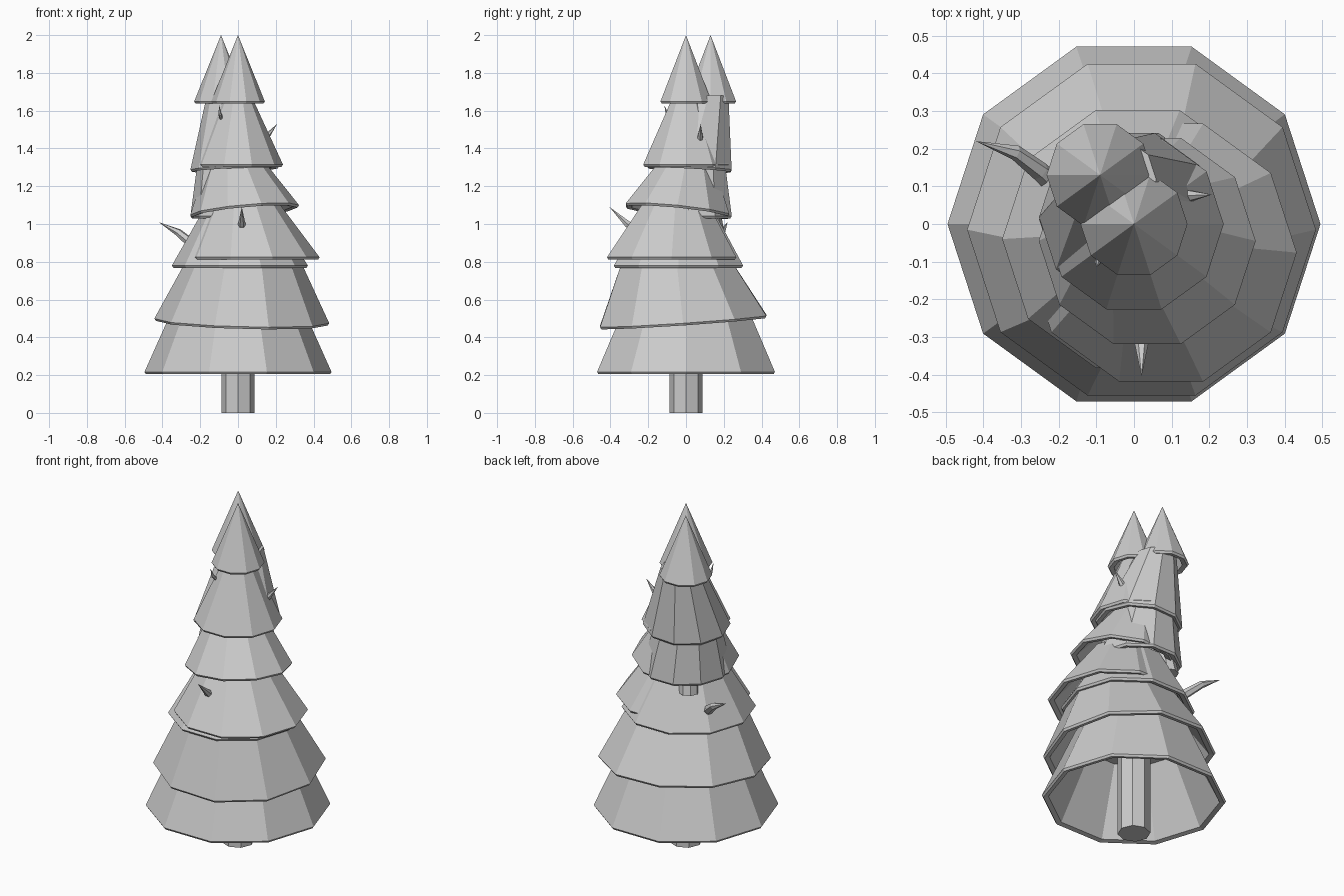
import bpy, bmesh, math
from mathutils import Vector

cube = bpy.data.objects.get("Cube")
if cube:
    bpy.data.objects.remove(cube, do_unlink=True)

# One plain colour for the whole tree
grey = bpy.data.materials.new("plain_grey")
grey.diffuse_color = (0.6, 0.6, 0.6, 1)
grey.use_nodes = True
grey.node_tree.nodes["Principled BSDF"].inputs["Base Color"].default_value = (0.6, 0.6, 0.6, 1)


def ring(centre, radius, sides, axis=Vector((0, 0, 1)), tilt=(0, 0)):
    """Points of a polygon around an axis, optionally sheared into a slope."""
    turn = Vector((0, 0, 1)).rotation_difference(axis)
    points = []
    for i in range(sides):
        a = math.tau * i / sides
        p = turn @ Vector((radius * math.cos(a), radius * math.sin(a), 0))
        p.z += tilt[0] * p.x + tilt[1] * p.y
        points.append(Vector(centre) + p)
    return points


def loft(name, rings):
    """Bridge a list of rings and cap both ends."""
    bm = bmesh.new()
    loops = [[bm.verts.new(p) for p in r] for r in rings]
    for low, high in zip(loops, loops[1:]):
        n = len(low)
        for i in range(n):
            j = (i + 1) % n
            bm.faces.new((low[i], low[j], high[j], high[i]))
    bm.faces.new(loops[0][::-1])
    bm.faces.new(loops[-1])
    bmesh.ops.remove_doubles(bm, verts=bm.verts, dist=0.0002)
    bmesh.ops.recalc_face_normals(bm, faces=bm.faces)
    mesh = bpy.data.meshes.new(name)
    bm.to_mesh(mesh)
    bm.free()
    mesh.materials.append(grey)
    obj = bpy.data.objects.new(name, mesh)
    bpy.context.collection.objects.link(obj)


def skirt(name, base, base_r, top, top_r, tilt=(0, 0)):
    """Hollow ten-sided tier with a thick bevelled rim."""
    wall = 0.035
    base, top = Vector(base), Vector(top)
    lift = Vector((0, 0, 0.012))
    inner_top = top - Vector((0, 0, 0.04))
    loft(name, [
        ring(inner_top, max(top_r - wall, 0.002), 10),
        ring(base + lift / 2, base_r - wall, 10, tilt=tilt),
        ring(base, base_r - 0.008, 10, tilt=tilt),
        ring(base + lift, base_r, 10, tilt=tilt),
        ring(top, top_r, 10),
    ])


def spike(name, path, radii, sides=6):
    """Tapered twig following a few points."""
    pts = [Vector(p) for p in path]
    rings = []
    for i, (p, r) in enumerate(zip(pts, radii)):
        axis = (pts[min(i + 1, len(pts) - 1)] - pts[max(i - 1, 0)]).normalized()
        rings.append(ring(p, r, sides, axis))
    loft(name, rings)


# Trunks
loft("trunk", [ring((0, 0, 0), 0.088, 8), ring((0, 0, 0.58), 0.088, 8)])
loft("rear_trunk", [ring((-0.12, 0.145, 0.97), 0.055, 8), ring((-0.08, 0.1, 1.3), 0.045, 8)])

# Foliage tiers, lowest first
skirt("bottom_tier", (0, 0, 0.205), 0.495, (0, 0, 0.62), 0.315)
skirt("second_tier", (0.02, -0.015, 0.475), 0.463, (0.03, -0.055, 0.85), 0.28, (-0.027, 0.068))
skirt("third_tier", (0.01, -0.04, 0.768), 0.36, (0, -0.03, 1.08), 0.18)
skirt("fourth_tier", (0.072, -0.076, 0.812), 0.36, (0.035, -0.055, 1.12), 0.175)
skirt("fifth_tier", (0.035, -0.045, 1.062), 0.288, (-0.01, 0, 1.33), 0.15, (0.09, -0.1))
skirt("fifth_tier_rear", (-0.01, 0.012, 1.03), 0.242, (-0.04, 0.04, 1.32), 0.175)
skirt("sixth_tier", (0, 0, 1.303), 0.238, (0, 0, 1.68), 0.07)
skirt("sixth_tier_rear", (-0.017, 0.018, 1.285), 0.235, (-0.053, 0.118, 1.68), 0.112, (0.04, -0.05))

# Twin tips
skirt("front_tip", (0, 0, 1.637), 0.142, (0, 0, 2), 0.0)
skirt("rear_tip", (-0.09, 0.13, 1.637), 0.142, (-0.09, 0.13, 2), 0.0)

# Twigs poking through the foliage
spike("side_branch", [(-0.2, 0.09, 0.85), (-0.25, 0.14, 0.9),
                      (-0.315, 0.19, 0.955), (-0.42, 0.22, 1.01)], [0.026, 0.026, 0.02, 0])
spike("front_twig", [(0.02, -0.22, 0.93), (0.02, -0.31, 1.0), (0.02, -0.405, 1.09)], [0.022, 0.02, 0])
spike("upper_twig", [(0.12, 0.07, 1.42), (0.15, 0.075, 1.46), (0.207, 0.078, 1.53)], [0.018, 0.016, 0])
spike("small_twig", [(-0.085, -0.07, 1.55), (-0.095, -0.1, 1.58), (-0.1, -0.115, 1.63)], [0.01, 0.009, 0])
